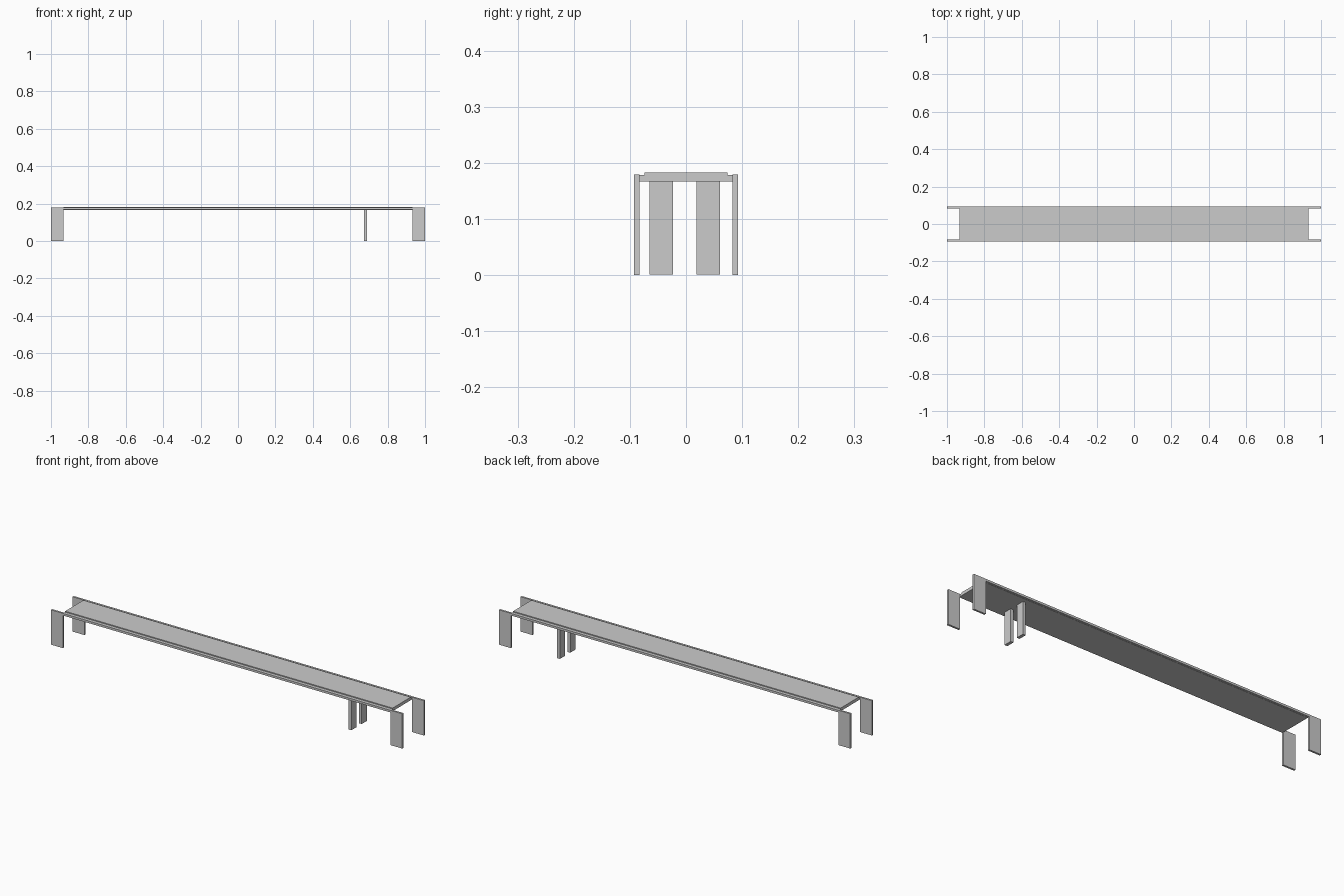
import bpy, bmesh

if "Cube" in bpy.data.objects:
    bpy.data.objects.remove(bpy.data.objects["Cube"])


def prism(name, profile, axis, a, b):
    """Extrude a closed 2D profile along x (profile is y,z) or y (profile is x,z)."""
    bm = bmesh.new()
    place = (lambda p, d: (d, p[0], p[1])) if axis == 'x' else (lambda p, d: (p[0], d, p[1]))
    face = bm.faces.new([bm.verts.new(place(p, a)) for p in profile])
    ext = bmesh.ops.extrude_face_region(bm, geom=[face])
    verts = [v for v in ext['geom'] if isinstance(v, bmesh.types.BMVert)]
    bmesh.ops.translate(bm, verts=verts, vec=(b - a, 0, 0) if axis == 'x' else (0, b - a, 0))
    bmesh.ops.recalc_face_normals(bm, faces=bm.faces)
    mesh = bpy.data.meshes.new(name)
    bm.to_mesh(mesh)
    bm.free()
    obj = bpy.data.objects.new(name, mesh)
    bpy.context.collection.objects.link(obj)
    return obj


TOP, UNDER, END, INNER = 0.179, 0.168, 1.0, 0.932

# side plates: long rail with a leg at each end, cut from one board
side = [(-END, 0), (-INNER, 0), (-INNER, UNDER), (INNER, UNDER),
        (INNER, 0), (END, 0), (END, TOP), (-END, TOP)]
prism("side_plate_front", side, 'y', -0.093, -0.083)
prism("side_plate_back", side, 'y', 0.083, 0.093)

# deck with a stepped top edge
deck = [(-0.083, UNDER - 0.001), (0.083, UNDER - 0.001), (0.083, 0.178), (0.074, 0.178),
        (0.074, 0.183), (-0.074, 0.183), (-0.074, 0.178), (-0.083, 0.178)]
prism("deck", deck, 'x', -INNER, INNER)

# pair of narrow supports near the right end
for name, y in (("support_front", -0.044), ("support_back", 0.040)):
    post = [(y - 0.021, 0.001), (y + 0.021, 0.001), (y + 0.021, 0.168), (y - 0.021, 0.168)]
    prism(name, post, 'x', 0.675, 0.691)
